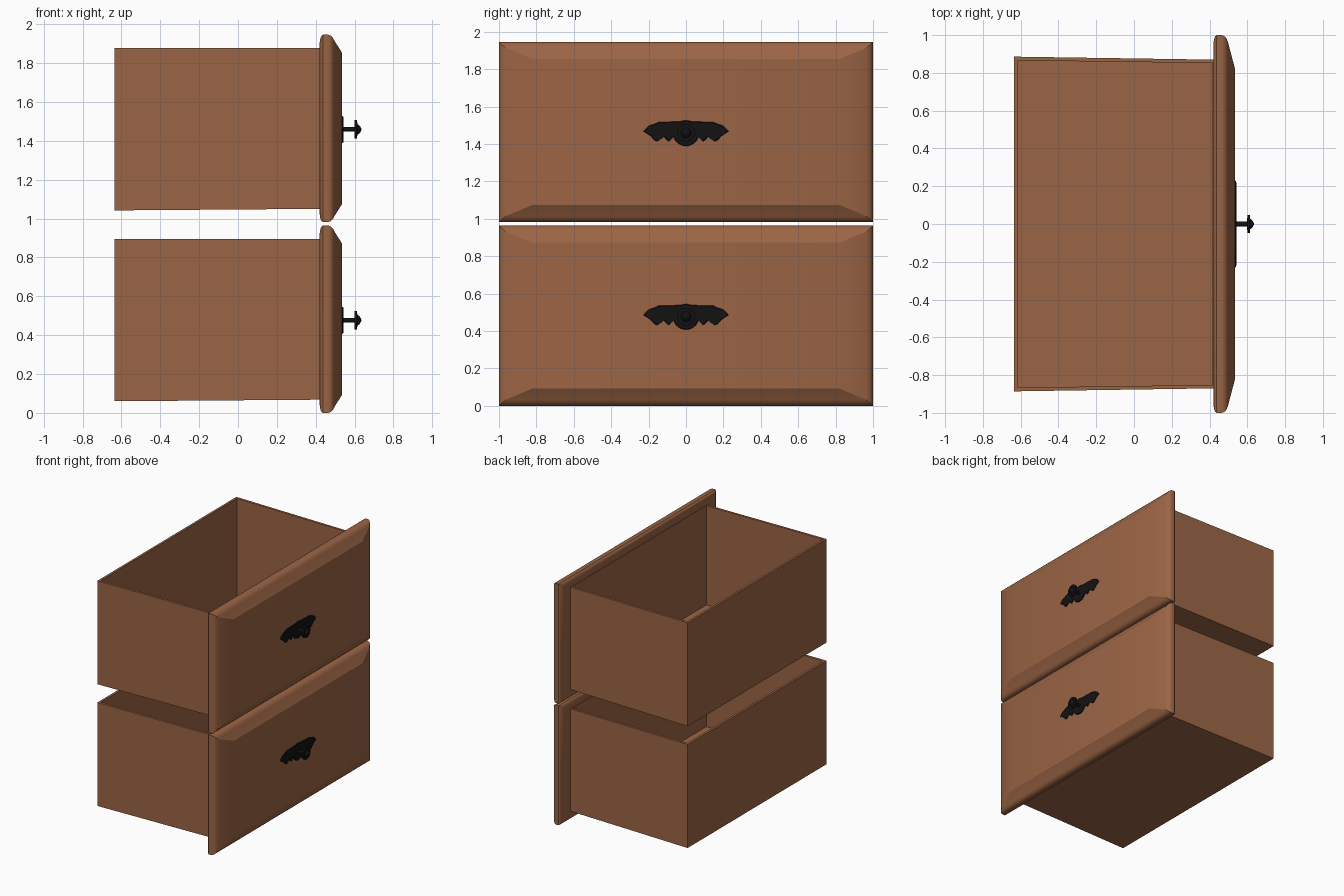
import bpy, bmesh, math
from mathutils import Matrix

if "Cube" in bpy.data.objects:
    bpy.data.objects.remove(bpy.data.objects["Cube"])

def material(name, color):
    m = bpy.data.materials.new(name)
    m.diffuse_color = color
    m.use_nodes = True
    m.node_tree.nodes["Principled BSDF"].inputs["Base Color"].default_value = m.diffuse_color
    return m

WOOD = material("wood", (0.33, 0.13, 0.06, 1))
BLACK = material("black_metal", (0.006, 0.006, 0.007, 1))

def finish(bm, name, mat, z, smooth=None):
    bmesh.ops.recalc_face_normals(bm, faces=bm.faces)
    me = bpy.data.meshes.new(name)
    bm.to_mesh(me)
    bm.free()
    me.materials.append(mat)
    ob = bpy.data.objects.new(name, me)
    ob.location.z = z
    bpy.context.collection.objects.link(ob)
    if smooth:
        bpy.ops.object.select_all(action='DESELECT')
        ob.select_set(True)
        bpy.context.view_layer.objects.active = ob
        bpy.ops.object.shade_smooth_by_angle(angle=math.radians(smooth))
    return ob

def loft(bm, rings, cap_start=True, cap_end=True):
    loops = [[bm.verts.new(p) for p in r] for r in rings]
    n = len(loops[0])
    for a, b in zip(loops, loops[1:]):
        for i in range(n):
            j = (i + 1) % n
            bm.faces.new((a[i], a[j], b[j], b[i]))
    if cap_start:
        bm.faces.new(loops[0])
    if cap_end:
        bm.faces.new(loops[-1])

def rect(x, hy, hz, cz):
    return [(x, -hy, cz - hz), (x, hy, cz - hz), (x, hy, cz + hz), (x, -hy, cz + hz)]

# Front panel: (x, half width, half height) from the back to the raised face
PANEL = [(.420, .955, .440), (.424, .98, .465), (.430, .994, .477), (.437, 1, .482),
         (.465, 1, .482), (.478, .995, .477), (.489, .983, .466), (.497, .965, .450),
         (.535, .82, .390)]

def front_panel(z):
    bm = bmesh.new()
    loft(bm, [rect(x, hy, hz, .482) for x, hy, hz in PANEL])
    finish(bm, "front_panel", WOOD, z, 30)

# Open box: slightly tapered outside wall, rim, inside wall, floor
def drawer_box(z):
    def ring(xb, xf, yb, yf, zb, zf):
        return [(xb, -yb, zb), (xf, -yf, zf), (xf, yf, zf), (xb, yb, zb)]
    bm = bmesh.new()
    loft(bm, [ring(-.635, .424, .886, .87, .060, .068),
              ring(-.635, .424, .886, .87, .895, .895),
              ring(-.617, .415, .866, .852, .895, .895),
              ring(-.617, .415, .866, .852, .095, .095)])
    finish(bm, "drawer_box", WOOD, z)

# Scalloped backplate: right half outline, mirrored
def backplate(z):
    half = [(0, .068), (.03, .062), (.07, .060), (.15, .058), (.18, .045), (.205, .035),
            (.23, .008), (.19, -.018), (.172, -.038), (.155, -.045), (.135, -.032),
            (.12, -.018), (.105, -.036), (.092, -.045), (.08, -.034), (.066, -.02)]
    half += [(.07 * math.cos(a), .07 * math.sin(a))
             for a in (math.radians(-28 - 62 * i / 5) for i in range(6))]
    half[-1] = (0, -.07)
    outline = half + [(-y, c) for y, c in half[-2:0:-1]]
    bm = bmesh.new()
    loft(bm, [[(x, y * s, .477 + c * s) for y, c in outline]
              for x, s in ((.530, 1), (.538, 1), (.542, .95))])
    finish(bm, "handle_backplate", BLACK, z)

# Turned knob: stem, flange disc and domed tip, (x, radius)
def knob(z):
    prof = [(.532, .012), (.599, .012), (.600, .047), (.613, .047), (.614, .027),
            (.621, .024), (.628, .017), (.633, .008), (.635, .002)]
    bm = bmesh.new()
    n = 32
    loft(bm, [[(x, r * math.cos(2 * math.pi * i / n), .477 + r * math.sin(2 * math.pi * i / n))
               for i in range(n)] for x, r in prof])
    finish(bm, "handle_knob", BLACK, z, 35)

for z in (0, .982):
    front_panel(z)
    drawer_box(z)
    backplate(z)
    knob(z)
